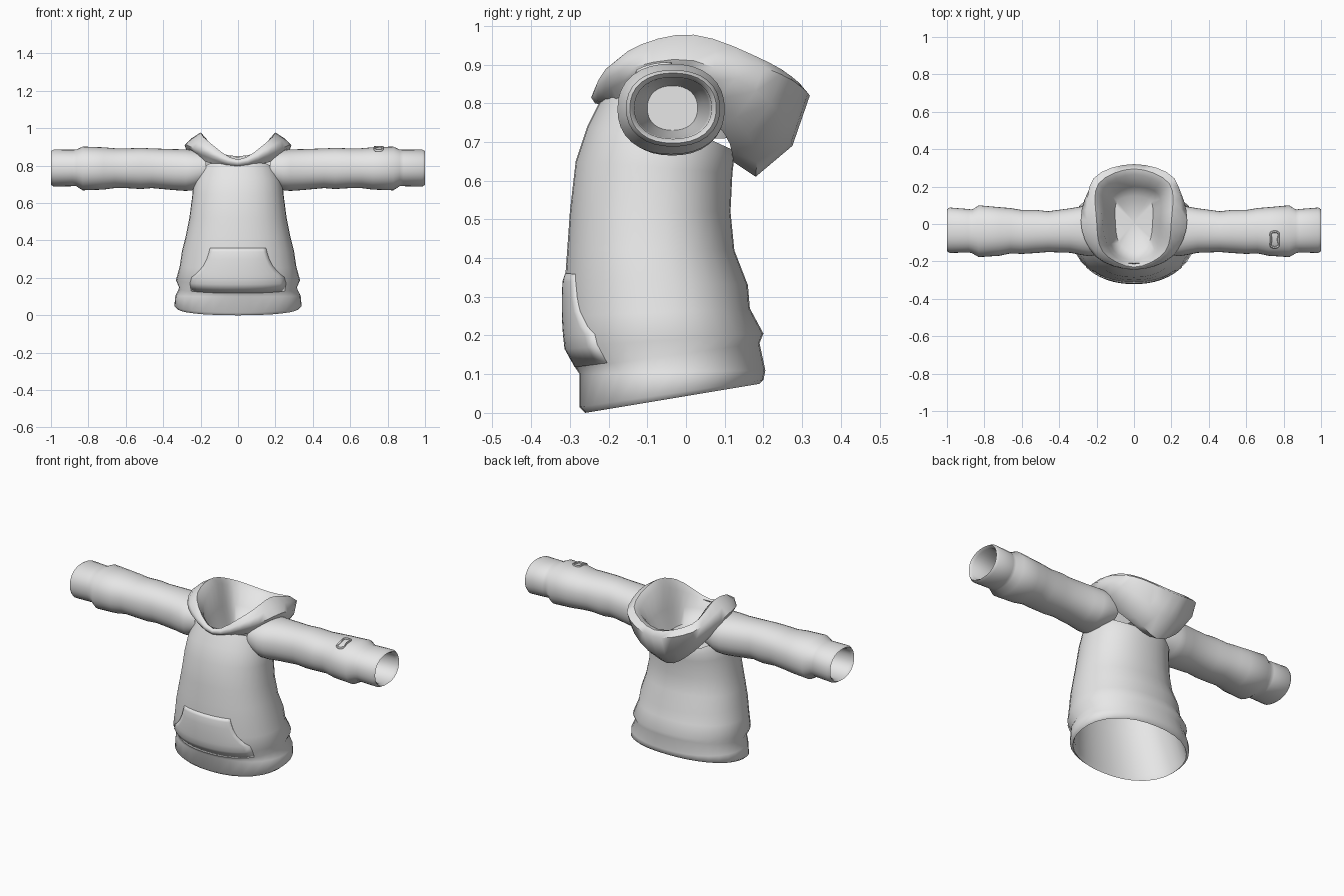
import bpy
import bmesh
from math import sin, cos, pi, radians
from mathutils import Vector

if "Cube" in bpy.data.objects:
    bpy.data.objects.remove(bpy.data.objects["Cube"], do_unlink=True)

cloth = bpy.data.materials.new("light grey cloth")
cloth.use_nodes = True
GREY = (0.8, 0.8, 0.8, 1.0)
cloth.diffuse_color = GREY
cloth.node_tree.nodes["Principled BSDF"].inputs["Base Color"].default_value = GREY

SIDES = 32


def add_object(name, bm, angle=60):
    """Turn a bmesh into a smooth shaded object."""
    bmesh.ops.recalc_face_normals(bm, faces=bm.faces)
    mesh = bpy.data.meshes.new(name)
    bm.to_mesh(mesh)
    bm.free()
    mesh.materials.append(cloth)
    obj = bpy.data.objects.new(name, mesh)
    bpy.context.collection.objects.link(obj)
    bpy.ops.object.select_all(action="DESELECT")
    obj.select_set(True)
    bpy.context.view_layer.objects.active = obj
    bpy.ops.object.shade_smooth_by_angle(angle=radians(angle))
    return obj


def loft(name, rings, cap_first=False, cap_last=False):
    """Skin a row of closed rings, with optional end caps."""
    bm = bmesh.new()
    rows = [[bm.verts.new(p) for p in ring] for ring in rings]
    for low, high in zip(rows, rows[1:]):
        count = len(low)
        for i in range(count):
            j = (i + 1) % count
            bm.faces.new((low[i], low[j], high[j], high[i]))
    for wanted, row in ((cap_first, rows[0]), (cap_last, rows[-1])):
        if wanted:
            centre = bm.verts.new(sum((v.co for v in row), Vector()) / len(row))
            for a, b in zip(row, row[1:] + row[:1]):
                bm.faces.new((a, b, centre))
    return add_object(name, bm)


def rounded(index, power):
    """Point on a slightly squared unit circle."""
    a = 2 * pi * index / SIDES
    c, s = cos(a), sin(a)
    scale = (abs(c) ** power + abs(s) ** power) ** (-1 / power)
    return c * scale, s * scale


# Torso: front height, front y, back height, back y, half width
lining = [
    (0.62, -0.25, 0.60, 0.08, 0.21),
    (0.30, -0.285, 0.30, 0.135, 0.28),
    (0.03, -0.255, 0.10, 0.185, 0.315),
]
shell = [
    (0.00, -0.26, 0.075, 0.19, 0.325),
    (0.015, -0.275, 0.085, 0.20, 0.34),
    (0.10, -0.275, 0.11, 0.205, 0.335),
    (0.115, -0.285, 0.18, 0.19, 0.314),
    (0.17, -0.31, 0.205, 0.20, 0.332),
    (0.25, -0.312, 0.27, 0.165, 0.312),
    (0.35, -0.312, 0.33, 0.16, 0.30),
    (0.42, -0.307, 0.42, 0.125, 0.28),
    (0.52, -0.30, 0.52, 0.115, 0.26),
    (0.65, -0.285, 0.62, 0.12, 0.245),
    (0.74, -0.255, 0.66, 0.125, 0.238),
    (0.83, -0.21, 0.68, 0.12, 0.21),
]
BODY_POWER = 2.2


def torso_ring(row):
    zf, yf, zb, yb, rx = row
    ring = []
    for i in range(SIDES):
        u, v = rounded(i, BODY_POWER)
        t = (v + 1) / 2
        ring.append((u * rx, yf + t * (yb - yf), zf + t * (zb - zf)))
    return ring


loft("torso", [torso_ring(r) for r in lining + shell], cap_first=True)


# Front pocket, laid over the torso surface
def torso_front(x, height, lift):
    for a, b in zip(shell, shell[1:]):
        if a[0] <= height <= b[0]:
            f = (height - a[0]) / (b[0] - a[0])
            zf, yf, zb, yb, rx = (p + f * (q - p) for p, q in zip(a, b))
            break
    v = -(1 - abs(x / rx) ** BODY_POWER) ** (1 / BODY_POWER)
    t = (v + 1) / 2
    out = Vector((x / rx, v, 0)).normalized() * lift
    return Vector((x, yf + t * (yb - yf), zf + t * (zb - zf))) + out


pocket_rows = [(0.118, 0.25, 0.001), (0.165, 0.255, 0.006), (0.20, 0.245, 0.007),
               (0.22, 0.22, 0.008), (0.26, 0.185, 0.009), (0.30, 0.165, 0.009),
               (0.34, 0.153, 0.007), (0.36, 0.15, 0.001)]
bm = bmesh.new()
COLUMNS = 16
grid = []
for height, width, lift in pocket_rows:
    row = []
    for c in range(COLUMNS + 1):
        s = 2 * c / COLUMNS - 1
        row.append(bm.verts.new(torso_front(width * s, height, lift * (1 - 0.5 * s ** 4))))
    grid.append(row)
for low, high in zip(grid, grid[1:]):
    for c in range(COLUMNS):
        bm.faces.new((low[c], low[c + 1], high[c + 1], high[c]))
pocket = add_object("front_pocket", bm)
thick = pocket.modifiers.new("thickness", "SOLIDIFY")
thick.thickness = 0.01
thick.offset = -1

# Sleeves: x, lowest y, highest y, lowest z, highest z
sleeve = [
    (0.17, -0.16, 0.085, 0.70, 0.875),
    (0.24, -0.172, 0.098, 0.668, 0.884),
    (0.28, -0.166, 0.094, 0.665, 0.887),
    (0.34, -0.154, 0.084, 0.669, 0.888),
    (0.46, -0.15, 0.068, 0.68, 0.892),
    (0.52, -0.155, 0.075, 0.675, 0.895),
    (0.60, -0.16, 0.075, 0.68, 0.892),
    (0.66, -0.157, 0.085, 0.68, 0.893),
    (0.72, -0.17, 0.09, 0.672, 0.898),
    (0.83, -0.177, 0.10, 0.668, 0.902),
    (0.865, -0.157, 0.077, 0.69, 0.886),
    (0.885, -0.152, 0.08, 0.69, 0.885),
    (0.985, -0.155, 0.088, 0.688, 0.886),
    (1.00, -0.145, 0.078, 0.697, 0.878),
    (0.985, -0.133, 0.066, 0.708, 0.867),
    (0.85, -0.13, 0.06, 0.71, 0.865),
    (0.55, -0.12, 0.045, 0.715, 0.86),
    (0.32, -0.10, 0.03, 0.73, 0.845),
]


def sleeve_ring(row, side):
    x, y0, y1, z0, z1 = row
    ring = []
    for i in range(SIDES):
        u, v = rounded(i, 2.25)
        ring.append((side * x, (y0 + y1 + u * (y1 - y0)) / 2, (z0 + z1 + v * (z1 - z0)) / 2))
    return ring


for side, label in ((1, "left"), (-1, "right")):
    loft(label + "_sleeve", [sleeve_ring(r, side) for r in sleeve], cap_last=True)

# Hood: each ring runs front, front corner, side, back corner, back
hood = [
    ((0, -.20, .79), (.17, -.16, .82), (.21, -.02, .84), (.15, .10, .72), (0, .12, .65)),
    ((0, -.235, .80), (.19, -.165, .855), (.27, -.01, .885), (.17, .16, .72), (0, .18, .61)),
    ((0, -.245, .815), (.205, -.175, .88), (.285, .02, .91), (.21, .22, .80), (0, .275, .69)),
    ((0, -.24, .825), (.19, -.18, .91), (.25, .02, .945), (.215, .245, .875), (0, .32, .82)),
    ((0, -.23, .832), (.165, -.15, .935), (.20, .02, .977), (.19, .215, .905), (0, .295, .85)),
    ((0, -.215, .825), (.125, -.15, .875), (.17, .02, .945), (.165, .19, .88), (0, .265, .845)),
    ((0, -.195, .78), (.11, -.14, .79), (.14, .02, .82), (.13, .16, .79), (0, .20, .77)),
    ((0, -.15, .72), (.08, -.10, .715), (.10, .02, .71), (.09, .12, .71), (0, .15, .715)),
]


def smooth_loop(half, steps=4):
    """Mirror half a ring and pass a smooth closed curve through it."""
    pts = [Vector(p) for p in half]
    pts += [Vector((-p.x, p.y, p.z)) for p in reversed(pts[1:-1])]
    n = len(pts)
    loop = []
    for i in range(n):
        a, b, c, d = (pts[(i + k) % n] for k in (-1, 0, 1, 2))
        for s in range(steps):
            t = s / steps
            loop.append(b + (c - a) * (t / 2) + (a * 2 - b * 5 + c * 4 - d) * (t * t / 2)
                        + (b * 3 - a - c * 3 + d) * (t ** 3 / 2))
    return loop


loft("hood", [smooth_loop(h) for h in hood], cap_last=True)

# Small raised fold on the left sleeve, hourglass shaped
rings = []
WAIST, TUBE = 28, 6
for i in range(WAIST):
    a = 2 * pi * i / WAIST
    width = 0.027 + 0.008 * cos(2 * a + pi)
    y = -0.083 + 0.042 * sin(a)
    x = 0.752 + width * cos(a) * (1 + 0.3 * sin(a) ** 2)
    z = 0.787 + 0.113 * (1 - abs((y + 0.04) / 0.135) ** 2.25) ** (1 / 2.25)
    out = Vector((cos(a), sin(a), 0))
    rings.append([Vector((x, y, z)) + out * 0.006 * cos(2 * pi * k / TUBE)
                  + Vector((0, 0, 0.007 * sin(2 * pi * k / TUBE))) for k in range(TUBE)])
loft("sleeve_fold", rings + rings[:1])
